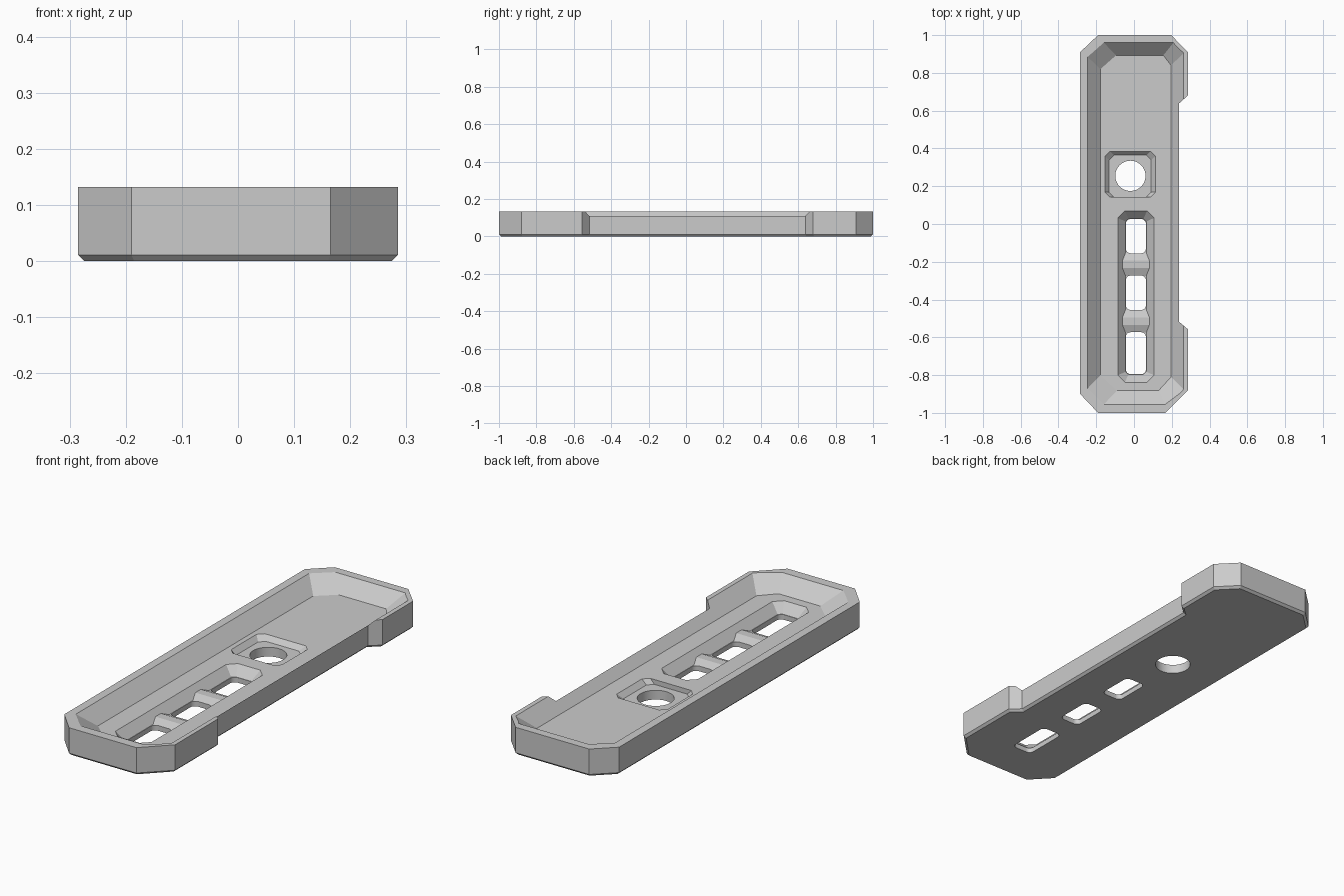
import bpy
import bmesh
from math import cos, sin, pi
from mathutils import Vector

if "Cube" in bpy.data.objects:
    bpy.data.objects.remove(bpy.data.objects["Cube"], do_unlink=True)

grey = bpy.data.materials.new("plain grey")
grey.use_nodes = True
grey.diffuse_color = (0.6, 0.6, 0.6, 1)
grey.node_tree.nodes["Principled BSDF"].inputs["Base Color"].default_value = (0.6, 0.6, 0.6, 1)


def cut_rect(x0, x1, y0, y1, fl, fr, br, bl):
    """Counter-clockwise rectangle with each corner cut by its (dx, dy)."""
    return [(x0, y0 + fl[1]), (x0 + fl[0], y0), (x1 - fr[0], y0), (x1, y0 + fr[1]),
            (x1, y1 - br[1]), (x1 - br[0], y1), (x0 + bl[0], y1), (x0, y1 - bl[1])]


def even_rect(x0, x1, y0, y1, c):
    return cut_rect(x0, x1, y0, y1, *[(c, c)] * 4)


def round_rect(x0, x1, y0, y1, r, steps=6):
    points = []
    corners = [(x1 - r, y1 - r), (x0 + r, y1 - r), (x0 + r, y0 + r), (x1 - r, y0 + r)]
    for quarter, (cx, cy) in enumerate(corners):
        for i in range(steps + 1):
            a = (quarter + i / steps) * pi / 2
            points.append((cx + r * cos(a), cy + r * sin(a)))
    return points


def inset(outline, d):
    """Mitred inward offset of a counter-clockwise outline."""
    pts = [Vector(p) for p in outline]
    result = []
    for i, p in enumerate(pts):
        a = (p - pts[i - 1]).normalized()
        b = (pts[(i + 1) % len(pts)] - p).normalized()
        na, nb = Vector((-a.y, a.x)), Vector((-b.y, b.x))
        result.append(p + (na + nb) * d / (1 + na.dot(nb)))
    return result


def extend(low, high, t):
    """Continue the taper from low to high by the factor t."""
    return [Vector(a).lerp(Vector(b), t) for a, b in zip(low, high)]


def loft(name, layers):
    """Solid through (outline, z) layers."""
    bm = bmesh.new()
    rings = [[bm.verts.new((p[0], p[1], z)) for p in outline] for outline, z in layers]
    n = len(rings[0])
    bm.faces.new(rings[0][::-1])
    bm.faces.new(rings[-1])
    for a, b in zip(rings, rings[1:]):
        for i in range(n):
            j = (i + 1) % n
            bm.faces.new((a[i], a[j], b[j], b[i]))
    bmesh.ops.recalc_face_normals(bm, faces=bm.faces)
    mesh = bpy.data.meshes.new(name)
    bm.to_mesh(mesh)
    bm.free()
    mesh.materials.append(grey)
    obj = bpy.data.objects.new(name, mesh)
    bpy.context.collection.objects.link(obj)
    return obj


def combine(target, tool, operation):
    mod = target.modifiers.new(tool.name, 'BOOLEAN')
    mod.operation = operation
    mod.solver = 'EXACT'
    mod.object = tool
    bpy.context.view_layer.objects.active = target
    bpy.ops.object.modifier_apply(modifier=mod.name)
    bpy.data.objects.remove(tool, do_unlink=True)


TOP, FLOOR = 0.132, 0.067

# Tray body with the long side notch and a bevelled underside
outer = cut_rect(-0.285, 0.285, -1, 1, (0.095, 0.1), (0.12, 0.12), (0.088, 0.09), (0.095, 0.09))
outer[4:4] = [(0.285, -0.557), (0.238, -0.517), (0.238, 0.638), (0.285, 0.68)]
tray = loft("tray", [(inset(outer, 0.011), 0), (outer, 0.011), (outer, TOP)])

# Sloped basin
rim = cut_rect(-0.245, 0.263, -0.955, 0.96, (0.085, 0.085), (0.098, 0.08), (0.054, 0.055), (0.085, 0.075))
base = cut_rect(-0.178, 0.196, -0.882, 0.893, (0.088, 0.082), (0.066, 0.072), (0.041, 0.053), (0.083, 0.073))
combine(tray, loft("basin", [(base, FLOOR), (extend(base, rim, 1.4), FLOOR + 1.4 * (TOP - FLOOR))]), 'DIFFERENCE')

# Square recess and its round hole
low = even_rect(-0.132, 0.091, 0.143, 0.364, 0.025)
high = even_rect(-0.154, 0.114, 0.143, 0.385, 0.026)
combine(tray, loft("square_recess", [(low, 0.044), (extend(low, high, 1.5), 0.0785)]), 'DIFFERENCE')
hole = [(-0.019 + 0.08 * cos(i * pi / 24), 0.255 + 0.08 * sin(i * pi / 24)) for i in range(48)]
combine(tray, loft("round_hole", [(hole, -0.05), (hole, 0.06)]), 'DIFFERENCE')

# Long recess
low = even_rect(-0.045, 0.065, -0.797, 0.028, 0.015)
high = even_rect(-0.085, 0.106, -0.838, 0.069, 0.037)
combine(tray, loft("long_recess", [(low, 0.024), (extend(low, high, 1.4), 0.0842)]), 'DIFFERENCE')

# Sloped ribs across the long recess
for y in (-0.214, -0.514):
    foot = even_rect(-0.07, 0.09, y - 0.075, y + 0.075, 0.001)
    crest = even_rect(-0.07, 0.09, y - 0.02, y + 0.02, 0.001)
    combine(tray, loft("rib", [(foot, 0.018), (crest, 0.041)]), 'UNION')

# Rounded slots through the base
for y0, y1 in ((-0.155, 0.026), (-0.455, -0.273), (-0.795, -0.573)):
    slot = round_rect(-0.043, 0.063, y0, y1, 0.025)
    combine(tray, loft("slot", [(slot, -0.05), (slot, 0.06)]), 'DIFFERENCE')

# Shading
bpy.ops.object.select_all(action='DESELECT')
tray.select_set(True)
bpy.context.view_layer.objects.active = tray
bpy.ops.object.shade_smooth_by_angle(angle=pi / 9)
